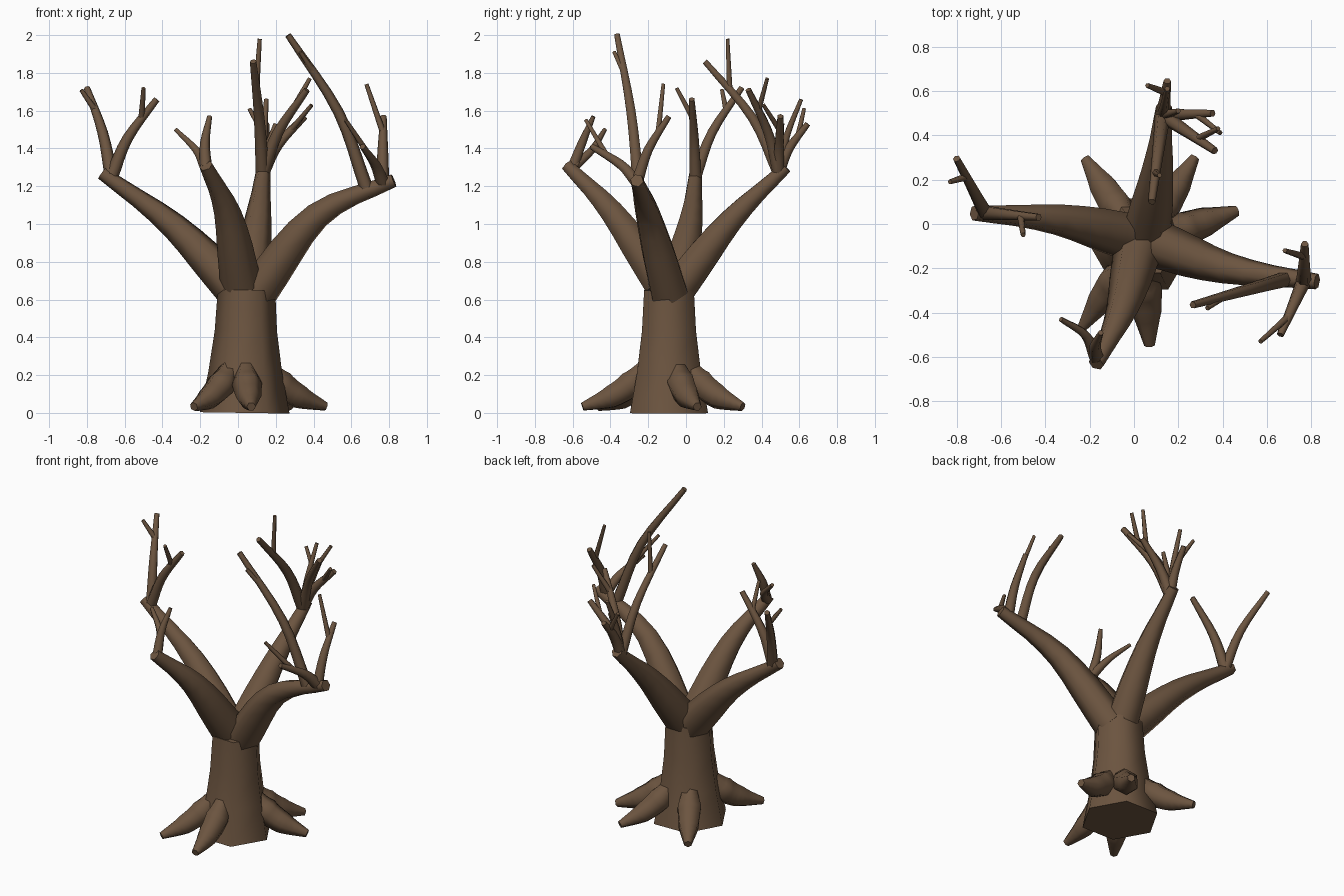
import bpy, bmesh, math
from mathutils import Vector

if "Cube" in bpy.data.objects:
    bpy.data.objects.remove(bpy.data.objects["Cube"])

bark = bpy.data.materials.new("bark brown")
bark.use_nodes = True
colour = (0.15, 0.09, 0.051, 1)
bark.diffuse_color = colour
bark.node_tree.nodes["Principled BSDF"].inputs["Base Color"].default_value = colour


def smooth_path(points, steps):
    """Catmull-Rom curve through the points."""
    points = [Vector(point) for point in points]
    p = [points[0] * 2 - points[1], *points, points[-1] * 2 - points[-2]]
    path = []
    for a, b, c, d in zip(p, p[1:], p[2:], p[3:]):
        for step in range(steps):
            t = step / steps
            path.append(b + ((c - a) * t + (a * 2 - b * 5 + c * 4 - d) * t ** 2
                             + (b * 3 - a - c * 3 + d) * t ** 3) / 2)
    return path + [points[-1]]


def limb(name, points, radii, steps=4, sides=6):
    """Tapered tube; radii are spread evenly along the path."""
    path = smooth_path(points, steps)
    last = len(path) - 1
    bm = bmesh.new()
    rings = []
    overall = (path[-1] - path[0]).normalized()
    side = Vector((0, 1, 0)) if abs(overall.x) > 0.8 else Vector((1, 0, 0))
    for i, centre in enumerate(path):
        axis = (path[min(i + 1, last)] - path[max(i - 1, 0)]).normalized()
        side = (side - axis * side.dot(axis)).normalized()
        up = axis.cross(side)
        place = i / last * (len(radii) - 1)
        k = min(int(place), len(radii) - 2)
        radius = radii[k] + (radii[k + 1] - radii[k]) * (place - k)
        angles = [math.tau * n / sides for n in range(sides)]
        rings.append([bm.verts.new(centre + (side * math.cos(a) + up * math.sin(a)) * radius)
                      for a in angles])
    for low, high in zip(rings, rings[1:]):
        for n in range(sides):
            m = (n + 1) % sides
            bm.faces.new((low[n], low[m], high[m], high[n]))
    bm.faces.new(rings[0][::-1])
    bm.faces.new(rings[-1])
    mesh = bpy.data.meshes.new(name)
    bm.to_mesh(mesh)
    bm.free()
    mesh.materials.append(bark)
    obj = bpy.data.objects.new(name, mesh)
    bpy.context.collection.objects.link(obj)
    bpy.ops.object.select_all(action="DESELECT")
    obj.select_set(True)
    bpy.context.view_layer.objects.active = obj
    bpy.ops.object.shade_smooth_by_angle(angle=math.radians(66))


def twig(name, base, end, tip=None):
    """Twig that rises first and then leans out, with an optional side shoot."""
    base, end = Vector(base), Vector(end)
    middle = base.lerp(end, 0.36)
    middle.z = (base.z + end.z) / 2
    points = [base, middle, end]
    limb(name + "_twig", points, [.036, .028, .017] if tip else [.03, .02, .012])
    if tip:
        fork = smooth_path(points, 4)[6]
        limb(name + "_shoot", [fork, tip], [.017, .011], 1)


# Trunk
limb("trunk", [(.035, -.09, 0), (.045, -.09, .65)], [.238, .195, .165, .152], 3)

# Roots spread around the trunk, falling towards the ground
for degrees in (19, 58, 123, 235, 275):
    turn = math.radians(degrees)
    outward = Vector((math.cos(turn), math.sin(turn), 0))
    foot = Vector((.03, -.09, 0))
    spine = [foot + outward * reach + Vector((0, 0, height))
             for reach, height in ((.12, .25), (.2, .155), (.31, .085), (.46, .033))]
    limb(f"root_{degrees}", spine, [.045, .08, .067, .024])

# Main branches
taper = [.11, .095, .072, .05, .036]
limb("left_branch", [(.1, -.09, .64), (.42, -.2, 1.045), (.825, -.26, 1.23)], taper)
limb("right_branch", [(-.01, -.06, .65), (-.34, .02, .99), (-.72, .05, 1.27)], taper)
limb("back_branch", [(.055, -.05, .65), (.105, .24, 1.02), (.135, .53, 1.3)], taper)
limb("front_branch", [(.015, -.13, .69), (-.055, -.39, 1.06), (-.17, -.63, 1.31)], taper)

# Twigs of the left branch
twig("left_long", (.68, -.25, 1.19), (.265, -.365, 2), (.33, -.38, 1.91))
left = (.765, -.26, 1.22)
twig("left_back", left, (.77, -.09, 1.57), (.68, -.12, 1.74))
twig("left_front", left, (.66, -.5, 1.41), (.57, -.53, 1.55))

# Twigs of the right branch
right = (-.67, .05, 1.25)
twig("right_outer", right, (-.8, .295, 1.72), (-.83, .19, 1.71))
twig("right_inner", right, (-.43, .03, 1.66), (-.5, -.05, 1.72))

# Twigs of the back branch
back = (.13, .49, 1.27)
twig("back_tall", back, (.08, .1, 1.86), (.115, .22, 1.98))
twig("back_left", back, (.365, .33, 1.71), (.38, .43, 1.77))
twig("back_low", back, (.355, .5, 1.57), (.39, .41, 1.63))
twig("back_rear", back, (.15, .645, 1.53), (.06, .625, 1.61))
twig("back_upright", back, (.15, .61, 1.66))
twig("back_short", back, (.2, .51, 1.53))

# Twigs of the front branch
front = (-.17, -.6, 1.3)
limb("front_upright_twig", [front, (-.175, -.55, 1.43), (-.15, -.49, 1.57)], [.033, .026, .013])
limb("front_side_twig", [front, (-.22, -.5, 1.39), (-.33, -.43, 1.5)], [.033, .022, .012])
